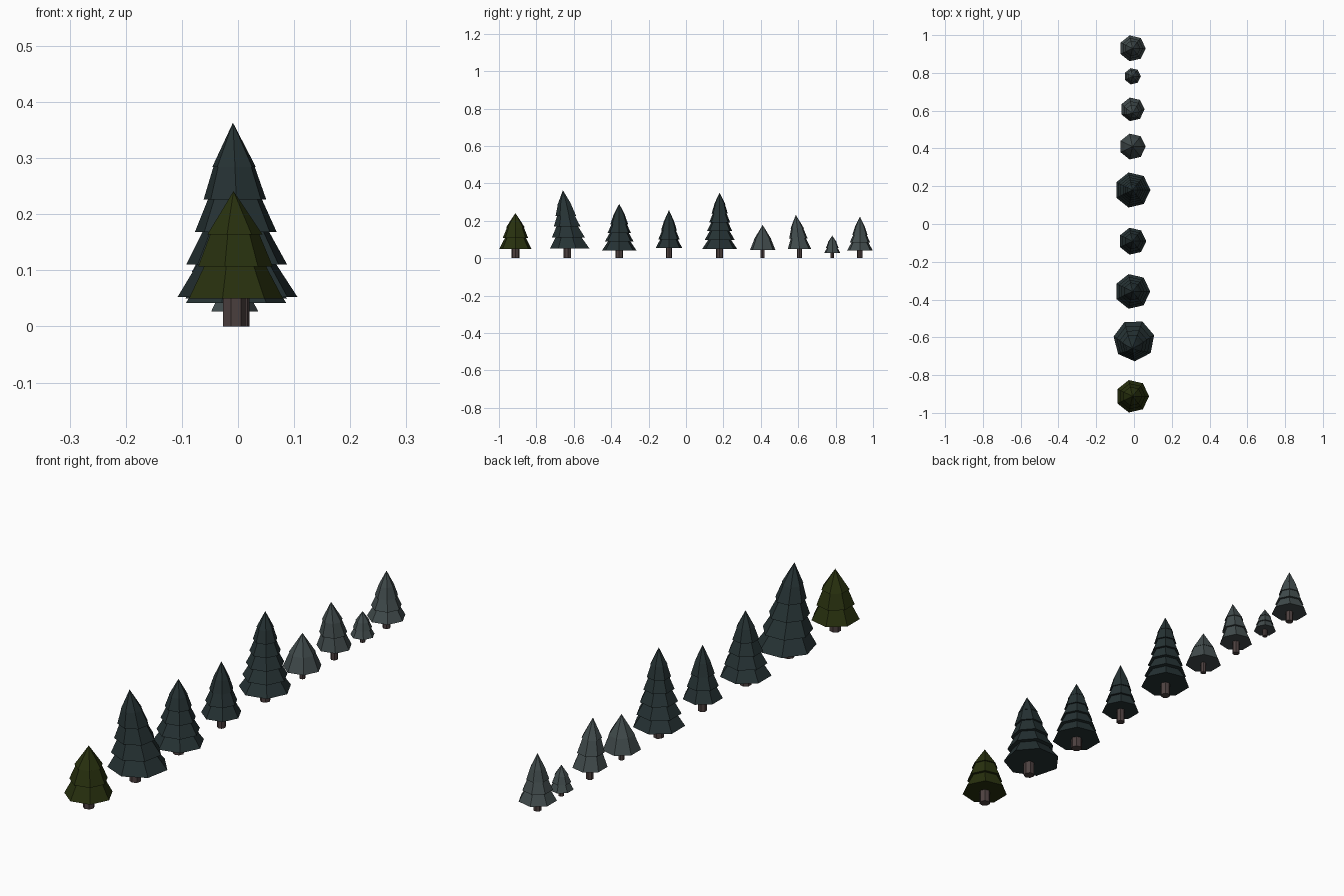
import bpy, bmesh, math

if "Cube" in bpy.data.objects:
    bpy.data.objects.remove(bpy.data.objects["Cube"])

SIDES = 7

def material(name, rgb):
    m = bpy.data.materials.new(name)
    m.diffuse_color = (*rgb, 1)
    m.use_nodes = True
    m.node_tree.nodes["Principled BSDF"].inputs["Base Color"].default_value = m.diffuse_color
    return m

olive = material("olive needles", (0.021, 0.030, 0.0044))
teal = material("dark teal needles", (0.019, 0.032, 0.034))
grey = material("grey green needles", (0.054, 0.072, 0.074))
bark = material("bark", (0.076, 0.054, 0.053))

def lathe(name, profile, mat, cx, cy, phase=0.0, lean=(0, 0), sides=SIDES):
    """Revolve (radius, z) points into a closed faceted solid, sheared by lean."""
    bm = bmesh.new()
    z0, z1 = profile[0][1], profile[-1][1]
    rings = []
    for r, z in profile:
        t = (z - z0) / (z1 - z0)
        ox, oy = cx + lean[0] * t, cy + lean[1] * t
        if r == 0:
            rings.append([bm.verts.new((ox, oy, z))])
        else:
            rings.append([bm.verts.new((ox + r * math.cos(phase + k * math.tau / sides),
                                        oy + r * math.sin(phase + k * math.tau / sides), z))
                          for k in range(sides)])
    bm.faces.new(rings[0][::-1])
    for a, b in zip(rings, rings[1:]):
        for k in range(sides):
            j = (k + 1) % sides
            if len(b) == 1:
                bm.faces.new((a[k], a[j], b[0]))
            else:
                bm.faces.new((a[k], a[j], b[j], b[k]))
    if len(rings[-1]) > 1:
        bm.faces.new(rings[-1])
    bmesh.ops.recalc_face_normals(bm, faces=bm.faces)
    me = bpy.data.meshes.new(name)
    bm.to_mesh(me)
    bm.free()
    me.materials.append(mat)
    ob = bpy.data.objects.new(name, me)
    bpy.context.collection.objects.link(ob)

def tree(n, cx, cy, radius, base, top, tiers, mat, trunk, phase=0.0, lean=(0, 0), trunk_y=None):
    # Skirted foliage: each tier flares out over the one below
    step = (top - base) / (tiers + 0.35)
    prof = []
    for i in range(tiers):
        r = radius * (1 - 0.8 * i / tiers) if tiers > 3 else radius * (1 - 0.62 * i / tiers)
        z = base + i * step
        prof.append((r, z))
        if i < tiers - 1:
            prof.append((r * 0.66, z + step))
    prof.append((0, top))
    lathe(f"foliage_{n}", prof, mat, cx, cy, phase, lean)
    # Trunk
    ty = cy if trunk_y is None else trunk_y
    lathe(f"trunk_{n}", [(trunk, 0), (trunk, base + 0.02)], bark, cx, ty, phase)

X = -0.008
tree(1, X, -0.912, 0.088, 0.050, 0.241, 3, olive, 0.021)
tree(2, 0.0, -0.617, 0.110, 0.052, 0.363, 5, teal, 0.021, math.radians(-88), (-0.009, -0.041), -0.635)
tree(3, X, -0.357, 0.094, 0.042, 0.290, 5, teal, 0.021)
tree(4, X, -0.091, 0.073, 0.053, 0.257, 4, teal, 0.016)
tree(5, X, 0.180, 0.095, 0.050, 0.350, 6, teal, 0.019)
tree(6, X, 0.410, 0.070, 0.043, 0.177, 2, grey, 0.011)
tree(7, X, 0.607, 0.064, 0.050, 0.231, 3, grey, 0.014, 0.0, (0, -0.020))
tree(8, X, 0.782, 0.044, 0.027, 0.120, 3, grey, 0.010)
tree(9, X, 0.930, 0.070, 0.042, 0.222, 4, grey, 0.015)
